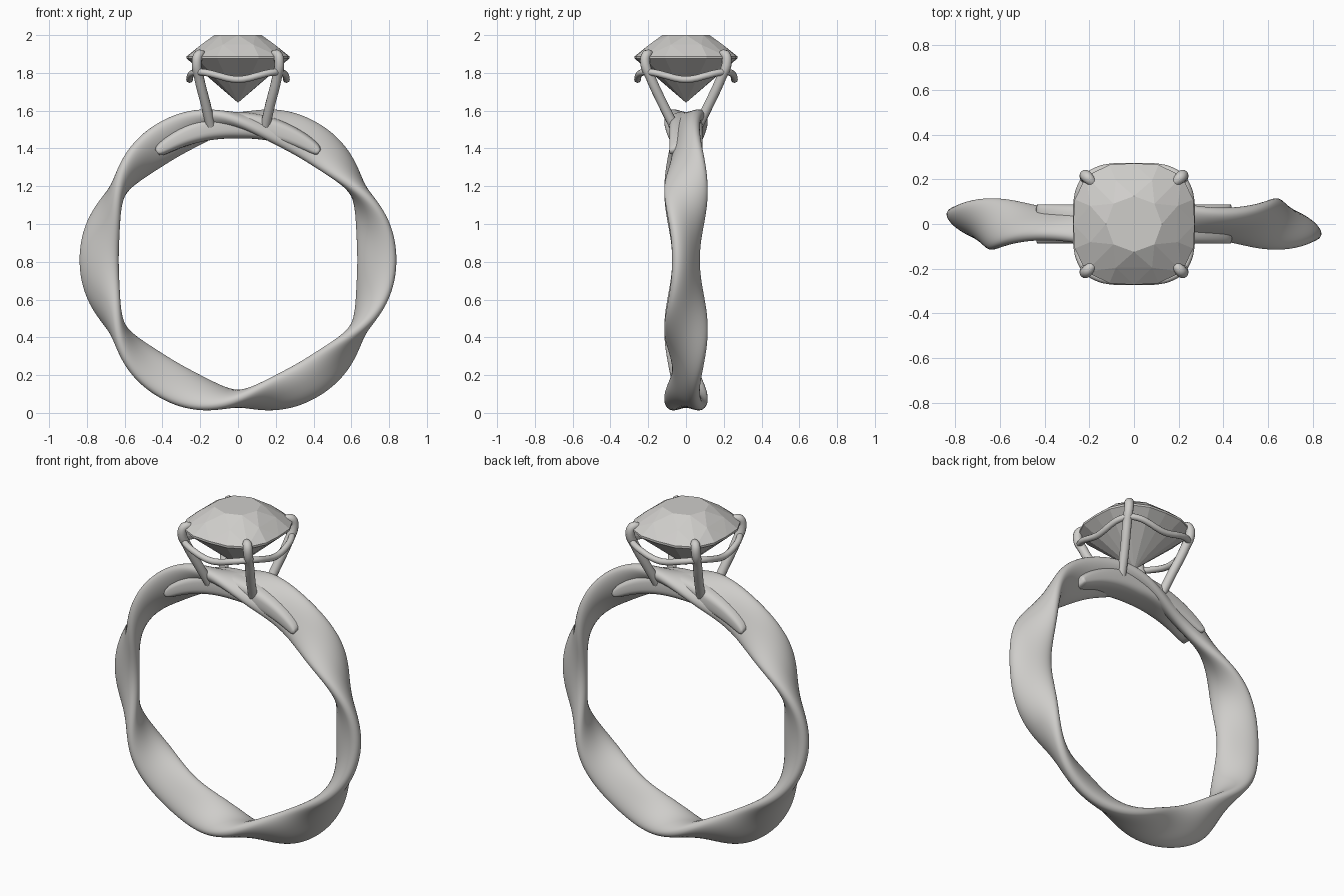
import bpy, bmesh, math
from math import sin, cos, pi, radians, copysign
from mathutils import Vector

if "Cube" in bpy.data.objects:
    bpy.data.objects.remove(bpy.data.objects["Cube"])


def material(name, rgb):
    m = bpy.data.materials.new(name)
    m.use_nodes = True
    m.diffuse_color = (*rgb, 1)
    m.node_tree.nodes["Principled BSDF"].inputs["Base Color"].default_value = (*rgb, 1)
    return m


grey = material("warm grey", (0.62, 0.61, 0.59))
CENTRE_Z = 0.81


def add_object(name, bm, smooth=True):
    bmesh.ops.recalc_face_normals(bm, faces=bm.faces)
    mesh = bpy.data.meshes.new(name)
    bm.to_mesh(mesh)
    bm.free()
    for p in mesh.polygons:
        p.use_smooth = smooth
    mesh.materials.append(grey)
    obj = bpy.data.objects.new(name, mesh)
    bpy.context.collection.objects.link(obj)
    return obj


def power(v, e):
    return copysign(abs(v) ** e, v)


def sweep(name, angles, section, closed):
    """Sweep a cross-section of (radial, y) points around the finger axis."""
    bm = bmesh.new()
    rings = []
    for a in angles:
        rings.append([bm.verts.new((r * cos(a), y, CENTRE_Z + r * sin(a))) for r, y in section(a)])
    pairs = list(zip(rings, rings[1:]))
    if closed:
        pairs.append((rings[-1], rings[0]))
    for p, q in pairs:
        n = len(p)
        for i in range(n):
            j = (i + 1) % n
            bm.faces.new((p[i], p[j], q[j], q[i]))
    if not closed:
        bm.faces.new(rings[0])
        bm.faces.new(rings[-1])
    return add_object(name, bm)


def oval(half_y, half_r, exponent, count=40):
    for i in range(count):
        t = 2 * pi * i / count
        yield half_y * power(cos(t), exponent), half_r * power(sin(t), exponent)


# Band whose flat section rocks back and forth six times round
def band_section(a):
    tilt = radians(60) * cos(3 * a)
    return [(0.735 - u * sin(tilt) + v * cos(tilt), u * cos(tilt) + v * sin(tilt))
            for u, v in oval(0.115, 0.048, 0.9)]


sweep("band", [2 * pi * i / 216 for i in range(216)], band_section, True)


# Reinforcing strip under the setting, thinner towards its ends
def strip_section(a):
    s = abs(a - pi / 2) / radians(37)
    half = 0.07 - 0.035 * min(s, 1) ** 1.5
    end = math.sqrt(max(0.0, 1 - s ** 16)) * 0.5 + 0.5
    return [(0.713 + v, u) for u, v in oval(0.088, half * end, 0.6)]


sweep("top_strip", [pi / 2 + radians(37) * (i / 32 - 1) for i in range(65)], strip_section, False)


# Round wires
def wire(name, points, radius, closed=False, tip=1.0):
    cu = bpy.data.curves.new(name, "CURVE")
    cu.dimensions = "3D"
    cu.bevel_depth = radius
    cu.bevel_resolution = 4
    cu.resolution_u = 6
    cu.use_fill_caps = True
    sp = cu.splines.new("BEZIER")
    sp.bezier_points.add(len(points) - 1)
    for bp, co in zip(sp.bezier_points, points):
        bp.co = co
        bp.handle_left_type = bp.handle_right_type = "AUTO"
    sp.use_cyclic_u = closed
    if not closed:
        sp.bezier_points[-1].radius = tip
    cu.materials.append(grey)
    obj = bpy.data.objects.new(name, cu)
    bpy.context.collection.objects.link(obj)
    return obj


# Four claws leaning outwards and hooking over the stone
CLAW = [(0.145, 0.065, 1.52), (0.17, 0.12, 1.63), (0.205, 0.185, 1.77),
        (0.218, 0.217, 1.86), (0.207, 0.207, 1.896), (0.178, 0.178, 1.895)]
for side, sx in (("left", 1), ("right", -1)):
    for end, sy in (("front", -1), ("back", 1)):
        wire(f"claw_{end}_{side}", [(x * sx, y * sy, z) for x, y, z in CLAW], 0.026, tip=0.7)


# Rounded-square outline shared by the gallery wire and the stone
def cushion(half, t, n):
    return half * power(cos(t), 2 / n), half * power(sin(t), 2 / n)


def around(half, z, n, count, phase=0.0):
    pts = []
    for i in range(count):
        t = 2 * pi * (i + phase) / count
        r = half / (abs(cos(t)) ** n + abs(sin(t)) ** n) ** (1 / n)
        pts.append(Vector((r * cos(t), r * sin(t), z)))
    return pts


# Gallery wire, dipping between the claws
gallery = around(0.256, 1.785, 3.4, 32)
for i, p in enumerate(gallery):
    p.z -= 0.02 * cos(4 * 2 * pi * i / 32)
wire("gallery_wire", gallery, 0.018, closed=True)

# Faceted cushion-cut stone
bm = bmesh.new()
outline = (around(0.125, 2.0, 2.2, 8) + around(0.205, 1.949, 2.4, 8, 0.5)
           + around(0.272, 1.888, 2.9, 16) + around(0.272, 1.876, 2.9, 16)
           + around(0.15, 1.777, 2.4, 8, 0.5) + [Vector((0, 0, 1.642))])
for p in outline:
    bm.verts.new(p)
bmesh.ops.convex_hull(bm, input=bm.verts)
bmesh.ops.dissolve_limit(bm, angle_limit=radians(1), verts=bm.verts, edges=bm.edges)
add_object("stone", bm, smooth=False)
